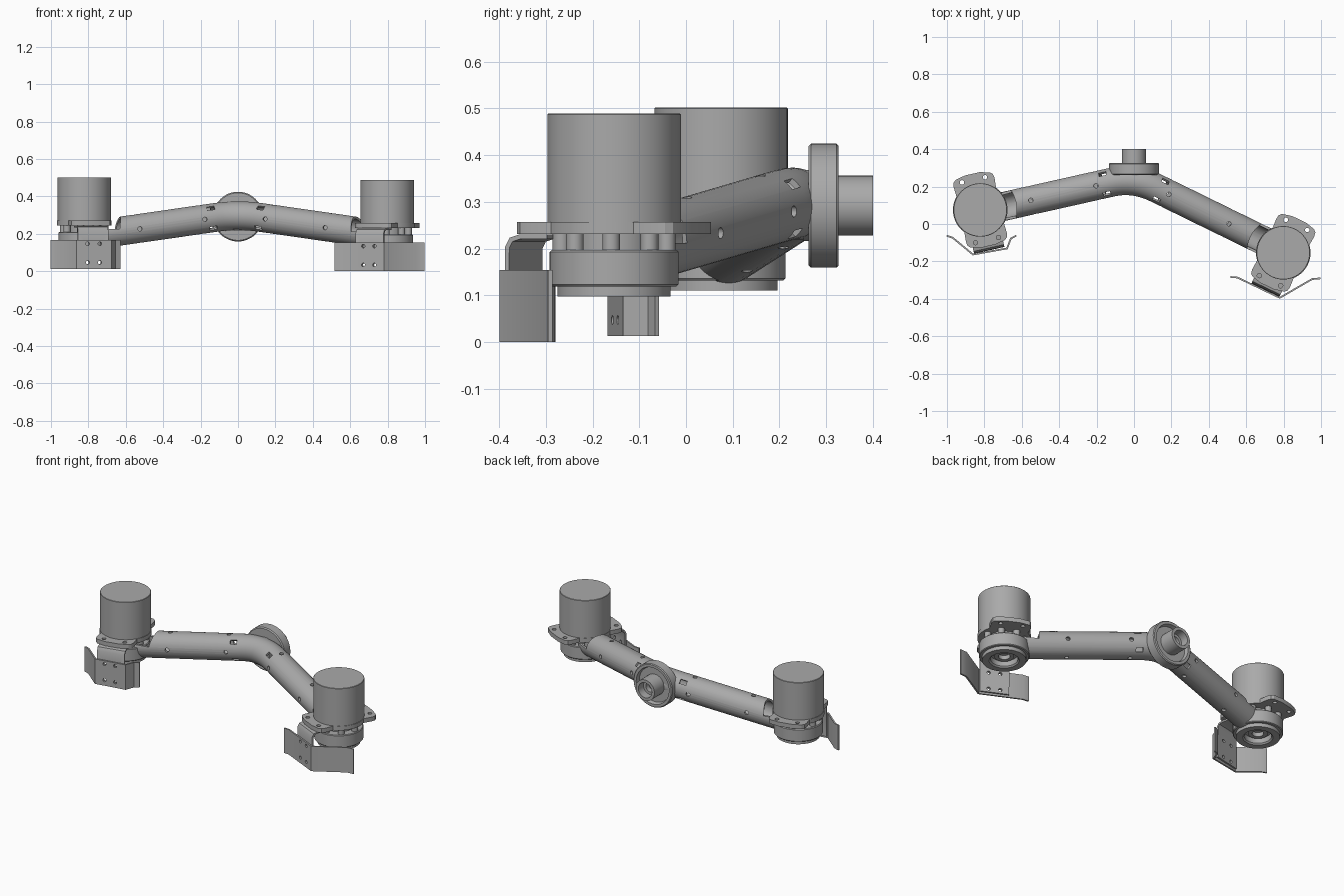
import bpy, bmesh, math
from mathutils import Matrix, Vector

cube = bpy.data.objects.get("Cube")
if cube:
    bpy.data.objects.remove(cube, do_unlink=True)

metal = bpy.data.materials.new("grey metal")
metal.use_nodes = True
GREY = (0.4, 0.4, 0.4, 1)
metal.diffuse_color = GREY
metal.node_tree.nodes["Principled BSDF"].inputs["Base Color"].default_value = GREY


def finish(bm, name, matrix=Matrix()):
    bmesh.ops.remove_doubles(bm, verts=bm.verts, dist=1e-5)
    bmesh.ops.recalc_face_normals(bm, faces=bm.faces)
    bm.transform(matrix)
    mesh = bpy.data.meshes.new(name)
    bm.to_mesh(mesh)
    bm.free()
    mesh.materials.append(metal)
    obj = bpy.data.objects.new(name, mesh)
    bpy.context.collection.objects.link(obj)
    return obj


def lathe(name, profile, matrix=Matrix(), sides=48):
    """Spin (radius, height) points around z."""
    bm = bmesh.new()
    verts = [bm.verts.new((r, 0, z)) for r, z in profile]
    edges = [bm.edges.new(pair) for pair in zip(verts, verts[1:])]
    bmesh.ops.spin(bm, geom=verts + edges, cent=(0, 0, 0), axis=(0, 0, 1),
                   angle=math.tau, steps=sides, use_merge=True)
    return finish(bm, name, matrix)


def rod(name, radius, z0, z1, matrix=Matrix(), sides=48):
    return lathe(name, [(0, z0), (radius, z0), (radius, z1), (0, z1)], matrix, sides)


def prism(name, outline, z0, z1, matrix=Matrix()):
    bm = bmesh.new()
    face = bm.faces.new([bm.verts.new((x, y, z0)) for x, y in outline])
    top = bmesh.ops.extrude_face_region(bm, geom=[face])["geom"]
    bmesh.ops.translate(bm, vec=(0, 0, z1 - z0),
                        verts=[v for v in top if isinstance(v, bmesh.types.BMVert)])
    return finish(bm, name, matrix)


def sheet(name, path, thick, z0, z1, matrix=Matrix()):
    """Bent sheet following a 2D path."""
    pts = [Vector(p) for p in path]
    left, right = [], []
    for i, p in enumerate(pts):
        a = (p - pts[i - 1]).normalized() if i else (pts[1] - p).normalized()
        b = (pts[i + 1] - p).normalized() if i < len(pts) - 1 else a
        t = (a + b).normalized()
        n = Vector((-t.y, t.x)) * thick / 2 / max(0.5, t.dot(a))
        left.append(p + n)
        right.append(p - n)
    return prism(name, left + right[::-1], z0, z1, matrix)


def cut(target, cutters):
    bpy.context.view_layer.objects.active = target
    for c in cutters:
        c.hide_render = True
        mod = target.modifiers.new("cut", 'BOOLEAN')
        mod.operation, mod.solver, mod.object = 'DIFFERENCE', 'EXACT', c
        bpy.ops.object.modifier_apply(modifier=mod.name)
    for c in cutters:
        bpy.data.objects.remove(c, do_unlink=True)


def sweep(name, path, outer, inner, sides=40):
    """Hollow pipe along a path."""
    bm = bmesh.new()
    loops = []
    for i, p in enumerate(path):
        t = (path[min(i + 1, len(path) - 1)] - path[max(i - 1, 0)]).normalized()
        side = t.cross(Vector((0, 0, 1))).normalized()
        up = side.cross(t)
        angles = [math.tau * k / sides for k in range(sides)]
        loops.append([[bm.verts.new(p + r * (side * math.cos(a) + up * math.sin(a)))
                       for a in angles] for r in (outer, inner)])

    def bridge(a, b):
        for k in range(sides):
            n = (k + 1) % sides
            bm.faces.new((a[k], a[n], b[n], b[k]))
    for a, b in zip(loops, loops[1:]):
        bridge(a[0], b[0])
        bridge(a[1], b[1])
    for end in (loops[0], loops[-1]):
        bridge(*end)
    return finish(bm, name)


# Bent arm tube
bend = Vector((0, 0.25, 0.308))
directions = [Vector((-1, -0.224, -0.144)), Vector((1, -0.49, -0.144))]
start, stop = [bend + d * 0.12 for d in directions]
curve = [start * (1 - t) ** 2 + bend * 2 * t * (1 - t) + stop * t * t
         for t in [k / 8 for k in range(9)]]
arm = sweep("arm_tube", [bend + directions[0] * 0.74] + curve
            + [bend + directions[1] * 0.74], 0.077, 0.064)

units = [("right", (-0.822, 0.075, 0.013), 12.6), ("left", (0.798, -0.154, 0), -25.5)]
frames = {n: Matrix.Translation(p) @ Matrix.Rotation(math.radians(a), 4, 'Z')
          for n, p, a in units}

# Saddle cuts at the tube ends, screw holes and slots along the tube
cutters = []
for m in frames.values():
    cutters += [rod("end_cutter", 0.12, 0, 0.6, m), rod("saddle_cutter", 0.195, 0.215, 0.6, m)]
for d in directions:
    along = d.normalized()
    side = along.cross(Vector((0, 0, 1))).normalized()
    up = side.cross(along)
    for dist in (0.2, 0.56):
        for axis in (side, up):
            m = Matrix.Translation(bend + along * dist) @ axis.to_track_quat('Z', 'Y').to_matrix().to_4x4()
            cutters.append(rod("hole_cutter", 0.012, -0.1, 0.1, m, 16))
    for axis in (side + up, side - up):
        axis.normalize()
        basis = Matrix((along, axis.cross(along), axis)).transposed().to_4x4()
        m = Matrix.Translation(bend + along * 0.155) @ basis
        cutters.append(prism("slot_cutter", [(-.02, -.013), (.02, -.013), (.02, .013), (-.02, .013)],
                             -0.1, 0.1, m))
cut(arm, cutters)

# Elbow flange with hollow stub, facing the back
back = Matrix.Translation((0, 0, 0.295)) @ Matrix.Rotation(math.radians(-90), 4, 'X')
lathe("elbow_flange", [(0, .25), (.076, .25), (.076, .262), (.127, .262), (.133, .268),
                       (.133, .322), (.128, .327), (.112, .327), (.106, .305), (.064, .305),
                       (.064, .4), (.046, .4), (.046, .35), (.03, .35), (.03, .32), (0, .32)], back)
rod("elbow_neck", 0.073, 0.2, 0.262, back)

# Mounting plate outline: a disc with two wide ears
arc = [math.radians(a) for a in range(-42, 43, 6)]
half = [(0.146 * math.cos(a), 0.146 * math.sin(a)) for a in arc]
half += [(.112, .15), (.108, .172), (.095, .185), (.04, .198)]
half = [(.04, -.198), (.095, -.185), (.108, -.172), (.112, -.15)] + half
plate_outline = half + [(-x, -y) for x, y in half]

paddles = {
    "right": [(-.205, -.095), (-.176, -.113), (-.09, -.224), (.095, -.232), (.126, -.185), (.158, -.176)],
    "left": [(-.198, -.238), (-.165, -.225), (.087, -.225), (.2, -.06), (.238, -.038)],
}

# Drive units at both ends
for name, m in frames.items():
    lathe(name + "_motor", [(0, .25), (.143, .25), (.143, .49), (.141, .492), (0, .492)], m, 64)

    plate = prism(name + "_mounting_plate", plate_outline, 0.234, 0.26, m)
    cut(plate, [rod("ear_cutter", 0.012, 0.2, 0.3, m @ Matrix.Translation((x, y, 0)), 16)
                for x in (-.063, .063) for y in (-.165, .165)])

    # Bearing housing, open below with a hub inside
    lathe(name + "_bearing_housing",
          [(0, .24), (.09, .24), (.09, .2), (.134, .2), (.138, .196), (.138, .126), (.134, .122),
           (.121, .122), (.121, .1), (.083, .1), (.075, .108), (.075, .14), (.055, .14),
           (.055, .125), (.032, .125), (.032, .15), (0, .15)], m)
    for k in range(8):
        a = math.tau * (k + 0.5) / 8
        rod(f"{name}_standoff_{k + 1}", 0.019, 0.195, 0.236,
            m @ Matrix.Translation((.113 * math.cos(a), .113 * math.sin(a), 0)), 16)

    # Bent strap from the plate down to the paddle
    turn = Matrix(((0, 0, 1, 0), (1, 0, 0, 0), (0, 1, 0, 0), (0, 0, 0, 1)))
    strap = sheet(name + "_paddle_strap",
                  [(-.12, .228), (-.185, .228), (-.205, .222), (-.214, .205), (-.216, .015)],
                  0.01, -0.083, 0.083, m @ turn)
    paddle = sheet(name + "_paddle", paddles[name], 0.009, 0.003, 0.157, m)
    for part in (strap, paddle):
        cut(part, [rod("screw_cutter", 0.01, 0.18, 0.27, m @ Matrix.Translation((x, 0, z))
                       @ Matrix.Rotation(math.radians(90), 4, 'X'), 16)
                   for x in (-.033, .033) for z in (.037, .137)])

# Smooth round surfaces, keep edges sharp
bpy.ops.object.select_all(action='DESELECT')
for obj in bpy.context.scene.objects:
    if obj.type == 'MESH':
        obj.select_set(True)
        bpy.context.view_layer.objects.active = obj
bpy.ops.object.shade_smooth_by_angle(angle=math.radians(30))

# Rest the lowest edge on the floor
meshes = [o for o in bpy.context.scene.objects if o.type == 'MESH']
low = min(v.co.z for o in meshes for v in o.data.vertices)
for o in meshes:
    o.location.z -= low
